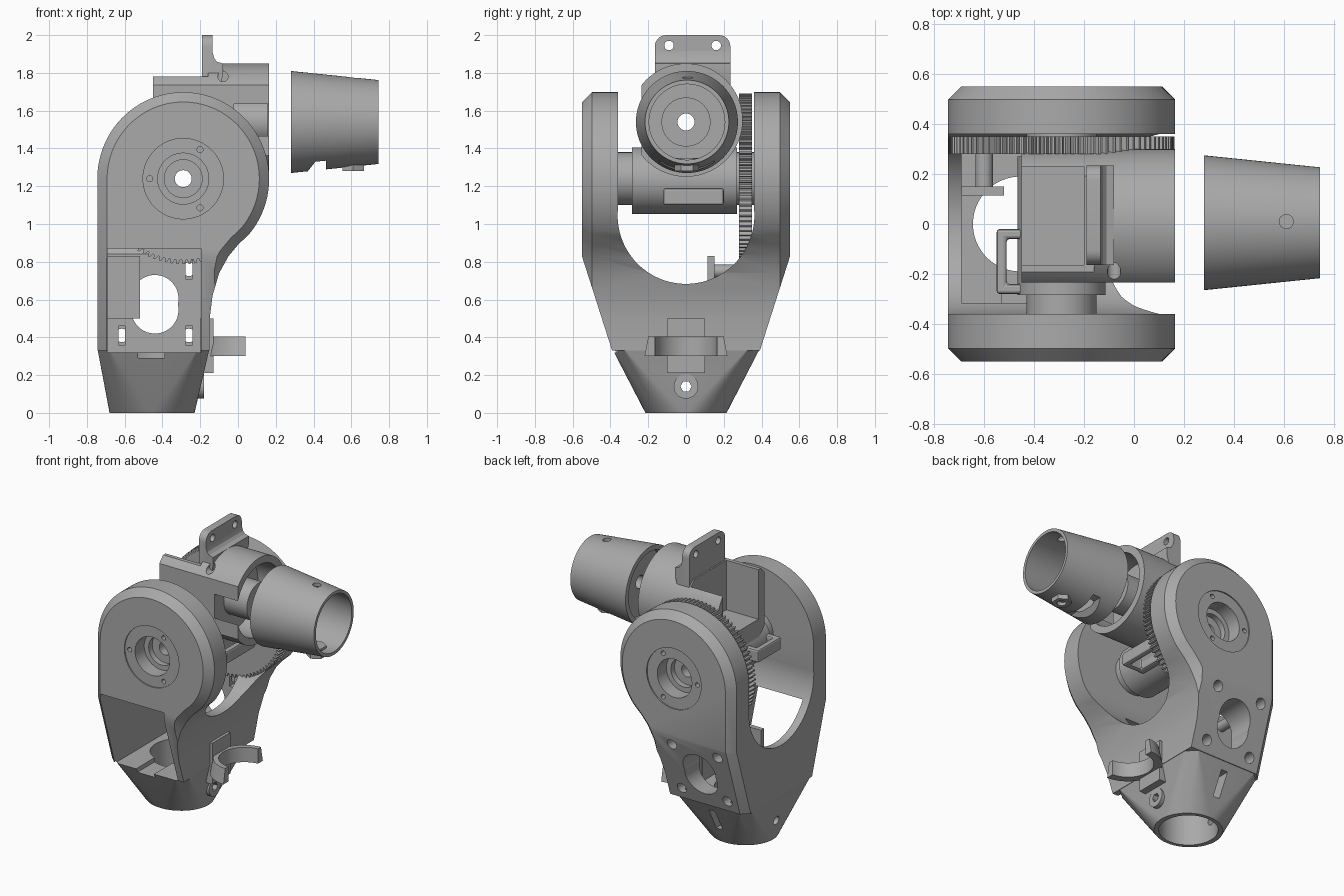
import bpy, bmesh
from math import pi, sin, cos, radians
from mathutils import Matrix, Vector

old = bpy.data.objects.get("Cube")
if old:
    bpy.data.objects.remove(old)

grey = bpy.data.materials.new("plain grey")
grey.use_nodes = True
grey.diffuse_color = (0.4, 0.4, 0.4, 1)
grey.node_tree.nodes["Principled BSDF"].inputs["Base Color"].default_value = (0.4, 0.4, 0.4, 1)

TURN = {"x": Matrix.Rotation(pi / 2, 4, "Y"), "y": Matrix.Rotation(-pi / 2, 4, "X"), "z": Matrix()}


def finish(bm, name):
    bmesh.ops.recalc_face_normals(bm, faces=bm.faces)
    mesh = bpy.data.meshes.new(name)
    bm.to_mesh(mesh)
    bm.free()
    mesh.materials.append(grey)
    ob = bpy.data.objects.new(name, mesh)
    bpy.context.collection.objects.link(ob)
    return ob


def cyl(axis, centre, a, b, r1, r2=None, name="cutter", n=64):
    """Cylinder or cone from a to b along an axis; centre gives the other two coordinates."""
    bm = bmesh.new()
    bmesh.ops.create_cone(bm, cap_ends=True, segments=n, radius1=r1,
                          radius2=r1 if r2 is None else r2, depth=b - a)
    pos = list(centre)
    pos.insert("xyz".index(axis), (a + b) / 2)
    bmesh.ops.transform(bm, matrix=Matrix.Translation(pos) @ TURN[axis], verts=bm.verts)
    return finish(bm, name)


def box(x, y, z, name="cutter"):
    bm = bmesh.new()
    bmesh.ops.create_cube(bm, size=1)
    for v in bm.verts:
        v.co = [lo + (c + 0.5) * (hi - lo) for c, (lo, hi) in zip(v.co, (x, y, z))]
    return finish(bm, name)


def prism(points, y0, y1, name="cutter", chamfer=0, corner=0):
    """Profile in x and z, extruded along y."""
    bm = bmesh.new()
    face = bm.faces.new([bm.verts.new((x, y0, z)) for x, z in points])
    new = bmesh.ops.extrude_face_region(bm, geom=[face])["geom"]
    bmesh.ops.translate(bm, vec=(0, y1 - y0, 0), verts=[v for v in new if isinstance(v, bmesh.types.BMVert)])
    bmesh.ops.recalc_face_normals(bm, faces=bm.faces)
    if chamfer:
        rim = [e for e in bm.edges if abs(e.verts[0].co.y - e.verts[1].co.y) < 1e-5]
        bmesh.ops.bevel(bm, geom=rim, offset=chamfer, segments=1, affect="EDGES")
    if corner:
        top = max(v.co.z for v in bm.verts) - 1e-4
        ends = [e for e in bm.edges if all(v.co.z > top for v in e.verts)
                and abs(e.verts[0].co.y - e.verts[1].co.y) < 1e-5]
        bmesh.ops.bevel(bm, geom=ends, offset=corner, segments=6, affect="EDGES", profile=0.5)
    return finish(bm, name)


def hull(points, name):
    bm = bmesh.new()
    for p in points:
        bm.verts.new(p)
    bmesh.ops.convex_hull(bm, input=bm.verts)
    bmesh.ops.dissolve_limit(bm, angle_limit=0.01, verts=bm.verts, edges=bm.edges)
    return finish(bm, name)


def boolean(ob, others, op="DIFFERENCE"):
    for other in others:
        mod = ob.modifiers.new("bool", "BOOLEAN")
        mod.operation, mod.object, mod.solver = op, other, "EXACT"
        bpy.context.view_layer.objects.active = ob
        bpy.ops.object.modifier_apply(modifier=mod.name)
        bpy.data.objects.remove(other)


def octagon(x0, x1, y, z, c):
    return [(x, s * w, z) for s in (-1, 1)
            for x, w in ((x0, y - c), (x0 + c, y), (x1 - c, y), (x1, y - c))]


JX, JZ = -0.29, 1.24    # elbow joint axis
TZ = 1.54               # forearm axis height
BX = -0.455             # base axis

# Fork: rounded arms trimmed by a tapering envelope, on a round-to-square foot
outline = [(JX + 0.455 * cos(radians(a)), JZ + 0.458 * sin(radians(a))) for a in range(180, -41, -4)]
outline += [(0.0, 0.89), (-0.05, 0.83), (-0.1, 0.74), (-0.135, 0.62), (-0.15, 0.5), (-0.15, 0.33), (-0.745, 0.33)]
fork = prism(outline, -0.55, 0.55, "fork_body", chamfer=0.052)
envelope = hull(octagon(-0.746, 0.4, 0.388, 0.32, 0.05) + octagon(-0.746, 0.4, 0.551, 0.83, 0.05)
                + octagon(-0.746, 0.4, 0.551, 1.8, 0.05), "envelope")
boolean(fork, [envelope], "INTERSECT")
foot = hull([(BX + 0.225 * cos(i * pi / 24), 0.215 * sin(i * pi / 24), 0) for i in range(48)]
            + octagon(-0.744, -0.151, 0.391, 0.34, 0.06), "foot")
boolean(fork, [foot], "UNION")

# Gap between the arms, front pocket and bore through the foot
boolean(fork, [cyl("x", (0, 1.045), -1, 1, 0.362, n=96),
               box((-1, 1), (-0.36, 0.36), (1.045, 2)),
               box((-0.69, -0.195), (-0.7, 0.3), (0.32, 0.87)),
               box((-0.53, -0.39), (-0.7, -0.1), (0.29, 0.4)),
               cyl("z", (BX, 0), -0.1, 0.5, 0.19)])

# Motor window, mounting slots and screw holes in the back wall
cut = [cyl("y", (-0.44, 0.575 + d), 0.1, 0.8, 0.125) for d in (-0.03, 0.03)]
for x in (-0.615, -0.26):
    for z in (0.41, 0.76):
        cut += [box((x - 0.018, x + 0.018), (0.2, 0.36), (z - 0.05, z + 0.05)),
                cyl("y", (x, z), 0.33, 0.8, 0.036, n=24)]
cut += [box((-0.48, -0.43), (0.1, 0.6), (0.12, 0.28)), cyl("x", (0, 0.14), -1, 0.2, 0.03, n=24)]

# Bearing seats on both arms
for s in (-1, 1):
    for r, depth in ((0.213, 0.542), (0.135, 0.44), (0.1, 0.4)):
        a, b = sorted((s * depth, s * 0.6))
        cut.append(cyl("y", (JX, JZ), a, b, r))
    for k in (60, 180, 300):
        a, b = sorted((s * 0.5, s * 0.6))
        cut.append(cyl("y", (JX + 0.178 * cos(radians(k)), JZ + 0.178 * sin(radians(k))), a, b, 0.016, n=16))
cut.append(cyl("y", (JX, JZ), -0.7, 0.7, 0.045, n=32))
boolean(fork, cut)

# Foot screw boss, cable clip and its stem
boss = cyl("x", (0, 0.14), -0.25, -0.18, 0.065, name="foot_screw_boss", n=32)
boolean(boss, [cyl("x", (0, 0.14), -0.4, 0, 0.03, n=6)])
clip = cyl("z", (0.05, 0), 0.3, 0.405, 0.22, 0.2, name="cable_clip")
boolean(clip, [cyl("z", (0.05, 0), 0.2, 0.5, 0.165), box((0.04, 1), (-1, 1), (0, 1))])
stem = box((-0.2, -0.13), (-0.1, 0.1), (0.21, 0.5), "clip_stem")

# End stop inside the fork
stop = box((-0.69, -0.52), (0.115, 0.15), (0.5, 0.83), "end_stop")
pin = cyl("y", (-0.6, 0.75), 0.15, 0.3, 0.035, name="end_stop_pin", n=24)

# Drive gear
TEETH = 90
rim = []
for i in range(TEETH):
    for f, r in ((0, 0.43), (0.25, 0.43), (0.4, 0.452), (0.7, 0.452)):
        t = 2 * pi * (i + f) / TEETH
        rim.append((JX + r * cos(t), JZ + r * sin(t)))
gear = prism(rim, 0.28, 0.35, "drive_gear")
boolean(gear, [cyl("y", (JX, JZ), 0, 1, 0.045, n=32)])

# Elbow: forearm socket on the joint housing, with an open channel behind
elbow = cyl("x", (0, 1.55), -0.45, 0.165, 0.3, name="elbow_housing", n=96)
boolean(elbow, [box((-1, 1), (-1, -0.235), (0, 3))])
boolean(elbow, [cyl("y", (JX, JZ - 0.01), -0.285, 0.27, 0.176),
                cyl("y", (JX, JZ), -0.37, 0.37, 0.14)], "UNION")
boolean(elbow, [box((-1, -0.16), (-1, 1), (1.78, 3)),
                box((-1, -0.2), (-0.165, 0.23), (1.43, 3)),
                cyl("x", (0, 1.55), -0.02, 0.5, 0.25),
                cyl("y", (-0.08, 1.78), -0.4, -0.1, 0.027, n=20),
                cyl("y", (JX, JZ), -0.7, 0.7, 0.045, n=32),
                cyl("x", (0, TZ), -1, 0.5, 0.045, n=32)])
spindle = cyl("x", (0, TZ), -0.03, 0.16, 0.13, name="forearm_spindle")
boolean(spindle, [cyl("x", (0, TZ), -1, 1, 0.045, n=32)])

# Upright mounting tab with a filleted root
tab = prism([(-0.19, 1.62), (-0.19, 2), (-0.135, 2), (-0.135, 1.91), (-0.125, 1.875), (-0.11, 1.858),
             (-0.08, 1.85), (-0.08, 1.79), (-0.12, 1.62)], -0.165, 0.235, "mounting_tab", corner=0.06)
boolean(tab, [cyl("x", (y, 1.945), -0.5, 0.2, 0.025, n=24) for y in (-0.09, 0.16)])

# Cable loops on the joint housing
for name, xs, ys, zs, inner in (
        ("front_cable_loop", (-0.2, 0.0), (-0.12, 0.2), (1.1, 1.19), (-0.13, -0.04)),
        ("back_cable_loop", (-0.55, -0.4), (-0.28, -0.02), (1.2, 1.29), (-0.51, -0.45))):
    loop = box(xs, ys, zs, name)
    boolean(loop, [box(inner, (ys[0] + 0.04, ys[1] - 0.04), (0, 2))])
    bevel = loop.modifiers.new("soft corners", "BEVEL")
    bevel.width, bevel.segments = 0.012, 2

# Forearm: tapered sleeve with an inner hub
sleeve = cyl("x", (0.005, TZ), 0.28, 0.745, 0.27, 0.222, name="forearm_sleeve", n=96)
boolean(sleeve, [cyl("x", (0.005, TZ), 0.4, 0.9, 0.228, 0.188),
                 cyl("x", (0.005, TZ), 0.1, 0.36, 0.235),
                 cyl("x", (0, TZ), 0, 1, 0.045, n=32),
                 prism([(0.38, 1.0), (0.37, 1.28), (0.41, 1.33), (0.465, 1.335), (0.465, 1.0)], -0.19, 0.19),
                 cyl("z", (0.61, 0.01), 1.6, 2, 0.028, n=24)])
hub = cyl("x", (0, TZ), 0.39, 0.46, 0.13, name="forearm_hub")
boolean(hub, [cyl("x", (0, TZ), 0, 1, 0.045, n=32)])
nut = cyl("z", (0.61, 0.005), 1.28, 1.35, 0.065, name="sleeve_nut", n=6)
boolean(nut, [cyl("z", (0.61, 0.005), 1, 1.32, 0.03, n=24)])

# Smooth the curves, keep the edges sharp
for ob in (fork, boss, clip, stem, stop, pin, gear, elbow, spindle, tab, sleeve, hub, nut):
    bpy.ops.object.select_all(action="DESELECT")
    ob.select_set(True)
    bpy.context.view_layer.objects.active = ob
    bpy.ops.object.shade_smooth_by_angle(angle=radians(25))
